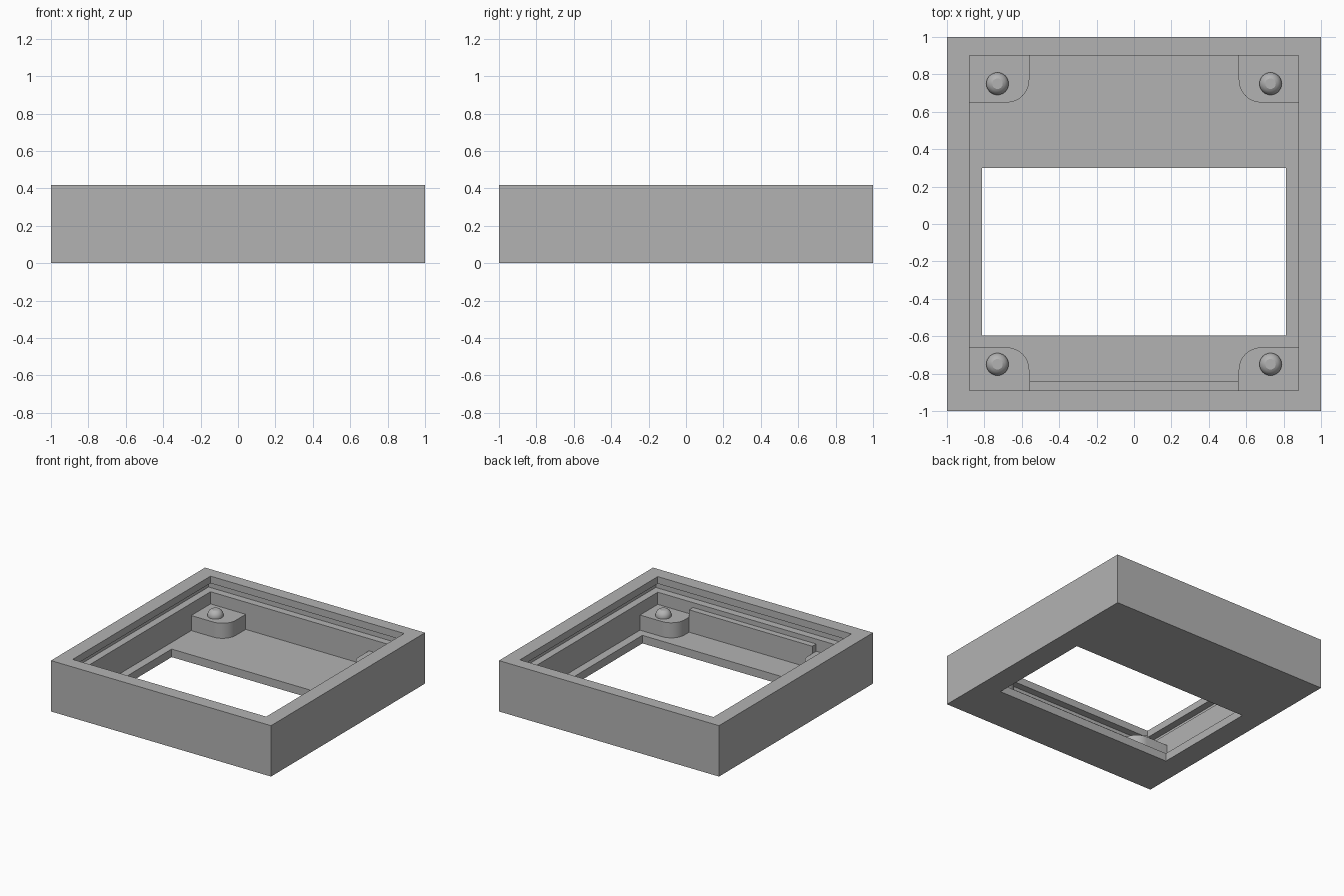
import bpy, bmesh, math

cube = bpy.data.objects.get("Cube")
if cube:
    bpy.data.objects.remove(cube, do_unlink=True)

grey = bpy.data.materials.new("plain_grey")
grey.use_nodes = True
colour = (0.45, 0.45, 0.45, 1)
grey.diffuse_color = colour
grey.node_tree.nodes["Principled BSDF"].inputs["Base Color"].default_value = colour


def finish(name, bm):
    bmesh.ops.recalc_face_normals(bm, faces=bm.faces)
    mesh = bpy.data.meshes.new(name)
    bm.to_mesh(mesh)
    bm.free()
    mesh.materials.append(grey)
    obj = bpy.data.objects.new(name, mesh)
    bpy.context.collection.objects.link(obj)
    return obj


def skin(bm, loops, closed=False):
    """Join matching vertex loops with quads."""
    rings = [[bm.verts.new(p) for p in loop] for loop in loops]
    pairs = list(zip(rings, rings[1:]))
    if closed:
        pairs.append((rings[-1], rings[0]))
    for a, b in pairs:
        for i in range(len(a)):
            j = (i + 1) % len(a)
            bm.faces.new((a[i], a[j], b[j], b[i]))
    return rings


def prism(name, outline, z0, z1):
    bm = bmesh.new()
    rings = skin(bm, [[(x, y, z) for x, y in outline] for z in (z0, z1)])
    for ring in rings:
        bm.faces.new(ring)
    return finish(name, bm)


def rect(half_x, y0, y1):
    return [(-half_x, y0), (half_x, y0), (half_x, y1), (-half_x, y1)]


# Heights
FLOOR, POST, GROOVE_LOW, GROOVE_HIGH, TOP = 0.066, 0.19, 0.29, 0.36, 0.418
DEPTH = 0.06
FRONT, BACK, SIDE = -0.89, 0.90, 0.88

# Tray: a section of rectangles with an undercut groove and a floor window
outer = rect(1, -1, 1)
inner = rect(SIDE, FRONT, BACK)
groove = rect(SIDE + DEPTH, FRONT - DEPTH, BACK + DEPTH)
window = rect(0.813, -0.595, 0.30)
section = [(window, 0), (outer, 0), (outer, TOP), (inner, TOP),
           (inner, GROOVE_HIGH), (groove, GROOVE_HIGH),
           (groove, GROOVE_LOW), (inner, GROOVE_LOW),
           (inner, FLOOR), (window, FLOOR)]
bm = bmesh.new()
skin(bm, [[(x, y, z) for x, y in loop] for loop, z in section], closed=True)
finish("tray", bm)

# Ledge along the front wall, between the posts
prism("front_ledge", rect(0.56, FRONT, -0.84), FLOOR, 0.25)


def corner_post(name, sx, wall_y, end_y):
    """Block in a corner with its free corner rounded."""
    radius, edge_x = 0.12, 0.56
    sy = math.copysign(1, wall_y)
    outline = [(sx * SIDE, end_y), (sx * SIDE, wall_y), (sx * edge_x, wall_y)]
    for i in range(13):
        a = math.radians(90 * i / 12)
        outline.append((sx * (edge_x + radius - radius * math.cos(a)),
                        end_y + sy * radius * (1 - math.sin(a))))
    return prism(name, outline, FLOOR, POST)


def screw(name, x, y):
    """Domed head with a flat top."""
    rim, flat, height, count = 0.06, 0.028, 0.055, 32
    profile = [(rim, 0)]
    end = math.acos(flat / rim)
    for i in range(7):
        a = end * i / 6
        profile.append((rim * math.cos(a),
                        0.008 + (height - 0.008) * math.sin(a) / math.sin(end)))
    loops = [[(x + r * math.cos(math.tau * k / count),
               y + r * math.sin(math.tau * k / count), POST + z)
              for k in range(count)] for r, z in profile]
    bm = bmesh.new()
    rings = skin(bm, loops)
    bm.faces.new(rings[0])
    bm.faces.new(rings[-1])
    return finish(name, bm)


# Posts and screws in the four corners
rounded = []
for side, sx in (("left", 1), ("right", -1)):
    for end, wall_y, end_y, screw_y in (("front", FRONT, -0.66, -0.75),
                                        ("back", BACK, 0.65, 0.75)):
        rounded.append(corner_post(f"{end}_{side}_post", sx, wall_y, end_y))
        rounded.append(screw(f"{end}_{side}_screw", sx * 0.73, screw_y))

bpy.ops.object.select_all(action="DESELECT")
for obj in rounded:
    obj.select_set(True)
bpy.context.view_layer.objects.active = rounded[0]
bpy.ops.object.shade_smooth_by_angle(angle=math.radians(30))
